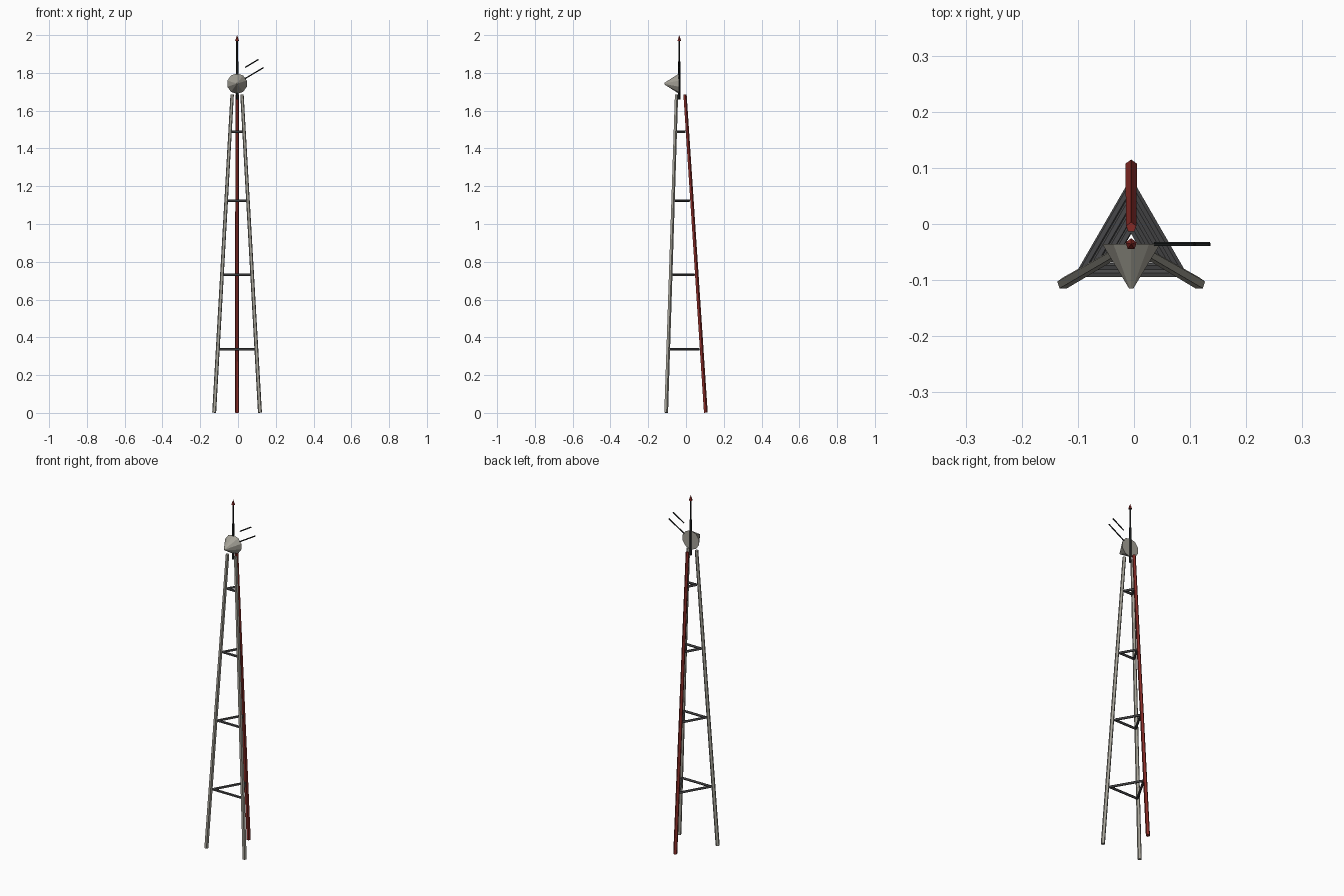
import bpy
from math import sin, cos, radians
from mathutils import Vector

if "Cube" in bpy.data.objects:
    bpy.data.objects.remove(bpy.data.objects["Cube"])


def material(name, rgb):
    m = bpy.data.materials.new(name)
    m.use_nodes = True
    m.diffuse_color = (*rgb, 1)
    m.node_tree.nodes["Principled BSDF"].inputs["Base Color"].default_value = (*rgb, 1)
    return m


GREY = material("pale warm grey", (0.38, 0.365, 0.315))
RED = material("dark red", (0.25, 0.025, 0.02))
STEEL = material("dark steel", (0.07, 0.07, 0.073))
BLACK = material("black", (0.012, 0.014, 0.014))

CX, CY = -0.005, -0.036      # tower axis
TOP = 1.685                  # leg height


def rod(name, a, b, r1, mat, r2=None, sides=5):
    """Straight bar from a to b, tapering to r2 if given."""
    a, b = Vector(a), Vector(b)
    d = b - a
    bpy.ops.mesh.primitive_cone_add(vertices=sides, radius1=r1,
                                    radius2=r1 if r2 is None else r2,
                                    depth=d.length, location=(a + b) / 2)
    o = bpy.context.object
    o.rotation_euler = Vector((0, 0, 1)).rotation_difference(d).to_euler()
    o.name = name
    o.data.materials.append(mat)


def corner(angle, z, inset=0.0):
    """Point on the tapering leg line at height z."""
    r = 0.14 - 0.11 * z / TOP - inset
    t = radians(angle)
    return (CX + r * cos(t), CY + r * sin(t), z)


# Three leaning legs, the back one red
ANGLES = {"back": 90, "right": 210, "left": 330}
for side, ang in ANGLES.items():
    rod(side + "_leg", corner(ang, 0.001), corner(ang, TOP), 0.011,
        RED if side == "back" else GREY, 0.0095)

# Triangular bracing rings
for i, z in enumerate((0.337, 0.731, 1.124, 1.488)):
    for side, ang in ANGLES.items():
        rod(f"brace_{i + 1}_{side}", corner(ang, z, 0.012),
            corner(ang + 120, z, 0.012), 0.0068, STEEL)

# Stepped mast with a red tip
rod("lower_mast", (CX, CY, 1.658), (CX, CY, 1.86), 0.007, BLACK)
rod("upper_mast", (CX, CY, 1.86), (CX, CY, 1.98), 0.0047, BLACK)
rod("mast_tip", (CX, CY, 1.97), (CX, CY, 2.0), 0.0105, RED, 0)

# Conical dish pointing forward
rod("dish", (CX, CY, 1.743), (CX, -0.115, 1.743), 0.054, GREY, 0.004, sides=10)

# Two slanted whip antennas
rod("lower_whip", (0.036, CY, 1.769), (0.135, CY, 1.828), 0.0035, BLACK)
rod("upper_whip", (0.038, CY, 1.829), (0.108, CY, 1.871), 0.0035, BLACK)
